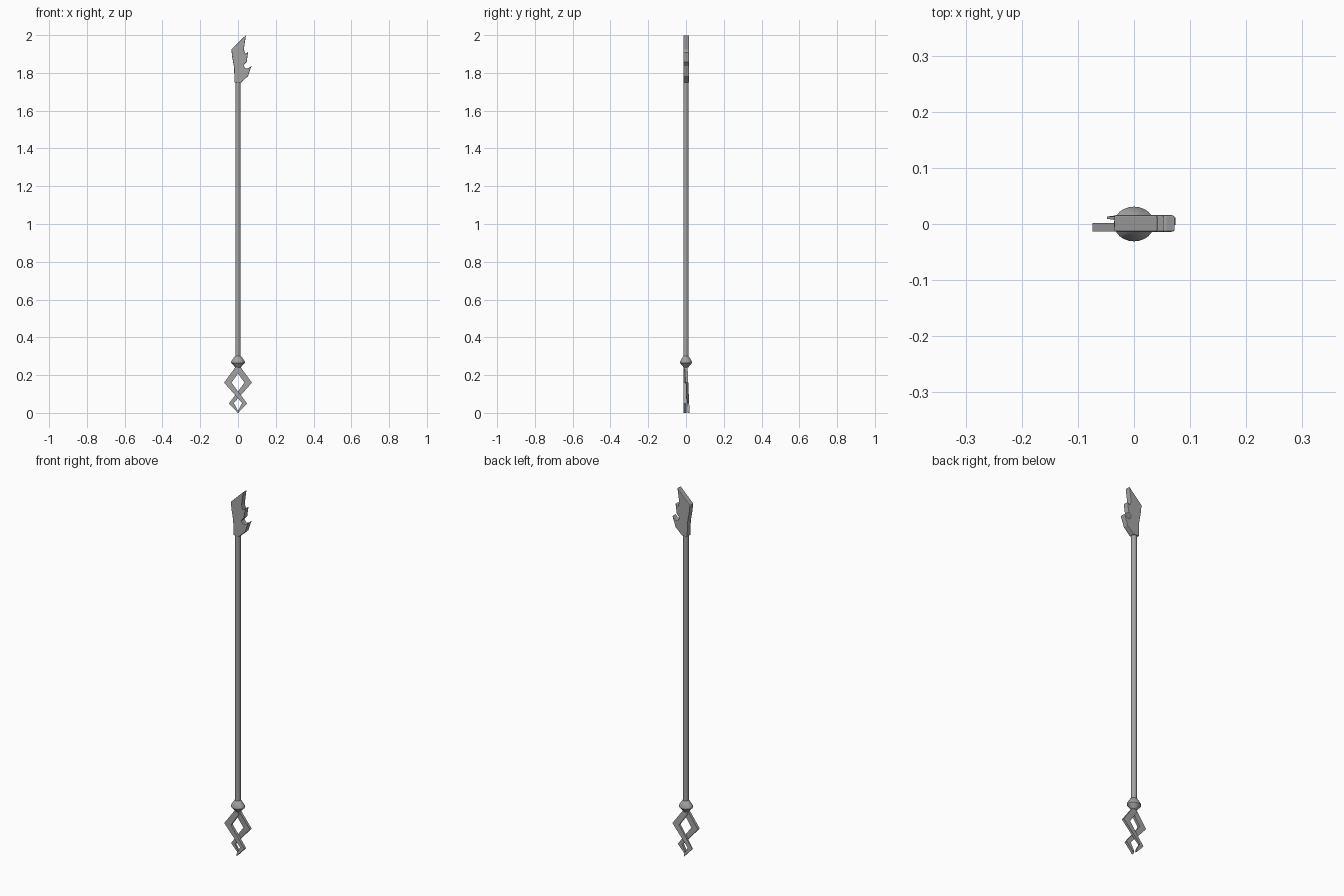
import bpy, bmesh, math

if "Cube" in bpy.data.objects:
    bpy.data.objects.remove(bpy.data.objects["Cube"])

# Dark iron grey for every part
iron = bpy.data.materials.new("dark_grey")
iron.diffuse_color = (0.37, 0.37, 0.37, 1.0)
iron.use_nodes = True
iron.node_tree.nodes["Principled BSDF"].inputs["Base Color"].default_value = iron.diffuse_color


def make_object(name, bm):
    bmesh.ops.recalc_face_normals(bm, faces=bm.faces)
    mesh = bpy.data.meshes.new(name)
    bm.to_mesh(mesh)
    bm.free()
    mesh.materials.append(iron)
    obj = bpy.data.objects.new(name, mesh)
    bpy.context.collection.objects.link(obj)
    return obj


def plate(name, outline, y_range):
    """Front-view outline given depth; y_range(x, z) returns the front and back y."""
    bm = bmesh.new()
    front = [bm.verts.new((x, y_range(x, z)[0], z)) for x, z in outline]
    back = [bm.verts.new((x, y_range(x, z)[1], z)) for x, z in outline]
    bm.faces.new(front)
    bm.faces.new(back[::-1])
    for i in range(len(outline)):
        j = (i + 1) % len(outline)
        bm.faces.new((front[i], back[i], back[j], front[j]))
    return make_object(name, bm)


def lathe(name, profile, sides, y_scale=1.0):
    """Stack rings of (radius, z) and cap both ends."""
    bm = bmesh.new()
    rings = []
    for r, z in profile:
        rings.append([bm.verts.new((r * math.cos(2 * math.pi * i / sides),
                                    r * y_scale * math.sin(2 * math.pi * i / sides), z))
                      for i in range(sides)])
    for a, b in zip(rings, rings[1:]):
        for i in range(sides):
            j = (i + 1) % sides
            bm.faces.new((a[i], a[j], b[j], b[i]))
    bm.faces.new(rings[0][::-1])
    bm.faces.new(rings[-1])
    obj = make_object(name, bm)
    bpy.ops.object.select_all(action='DESELECT')
    obj.select_set(True)
    bpy.context.view_layer.objects.active = obj
    bpy.ops.object.shade_smooth_by_angle(angle=math.radians(30))
    return obj


# Shaft
lathe("shaft", [(0.014, 0.28), (0.014, 1.765)], 16)

# Collar knob between the shaft and the prongs
lathe("collar", [(0.014, 0.24), (0.018, 0.245), (0.036, 0.264), (0.036, 0.272),
                 (0.019, 0.298), (0.014, 0.302)], 24, 0.86)

# Blade head with two hooked barbs on its right edge
blade = plate("blade_head", [
    (0.042, 2.0), (-0.035, 1.925), (-0.031, 1.885), (-0.021, 1.83), (-0.018, 1.748),
    (0.015, 1.748), (0.053, 1.783), (0.062, 1.81), (0.073, 1.84), (0.058, 1.826),
    (0.040, 1.822), (0.029, 1.84), (0.046, 1.858), (0.049, 1.88), (0.054, 1.912),
    (0.038, 1.9), (0.031, 1.925)], lambda x, z: (-0.014, 0.016))
bevel = blade.modifiers.new("soft_edges", 'BEVEL')
bevel.width = 0.003
bevel.segments = 2
bevel.limit_method = 'ANGLE'
bevel.angle_limit = math.radians(60)

# Two crossing zigzag prongs; the second leans backwards so they pass each other
prong = [(-0.008, 0.25), (-0.074, 0.16), (0.022, 0.052), (0.0, 0.012),
         (0.001, 0.0), (0.048, 0.05), (-0.034, 0.16), (0.014, 0.23)]


def leaning(x, z):
    t = 1 - z / 0.25
    half = 0.008 - 0.003 * t
    if x < -0.04:  # sharp lower elbow
        half = 0.002
    return 0.014 * t - half, 0.014 * t + half


plate("prong_left", prong, lambda x, z: (-0.013, 0.002))
plate("prong_right", [(-x, z) for x, z in prong], leaning)
